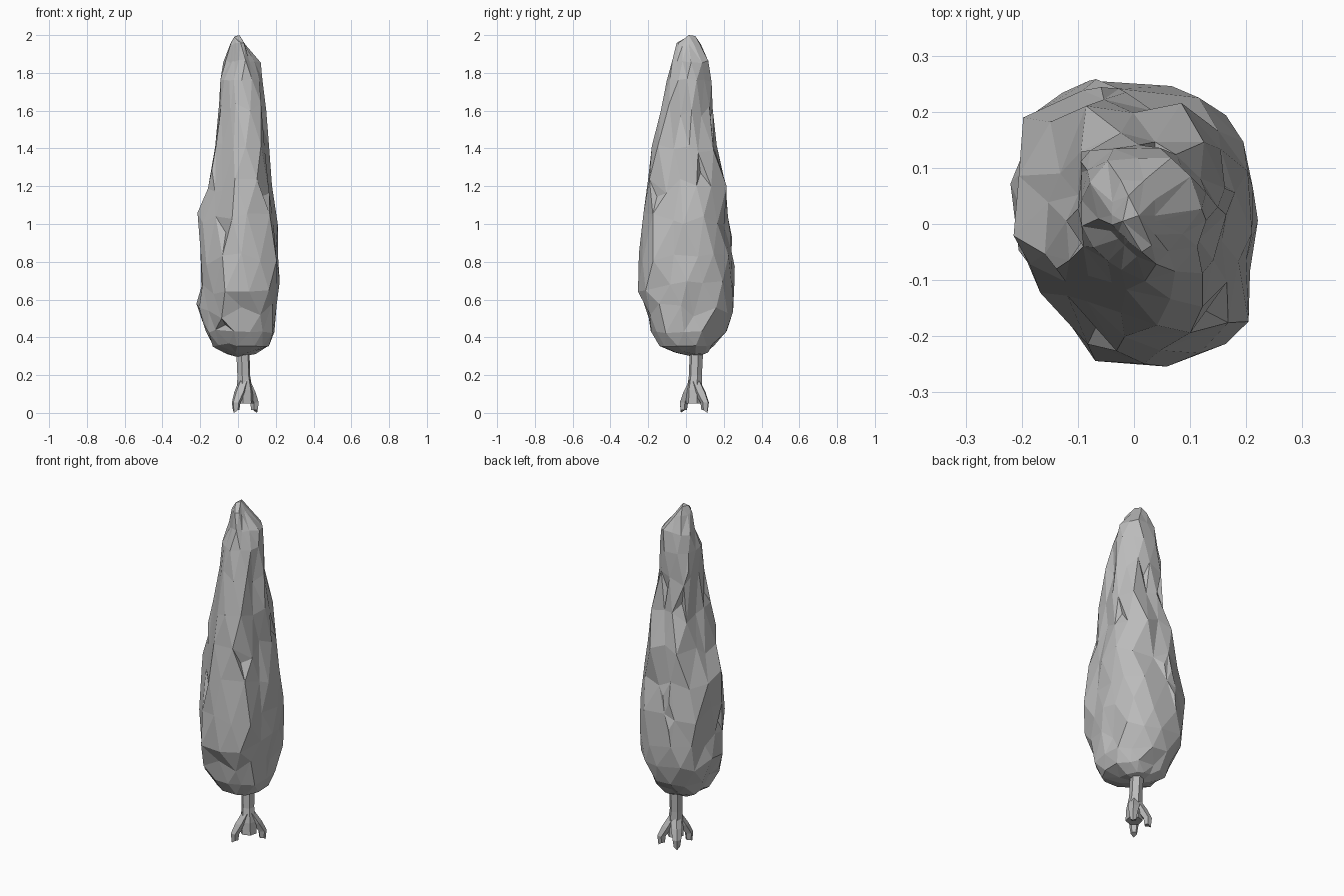
import bpy, bmesh, math, random
from mathutils import Vector

if "Cube" in bpy.data.objects:
    bpy.data.objects.remove(bpy.data.objects["Cube"], do_unlink=True)

rng = random.Random(8)

grey = bpy.data.materials.new("plain_grey")
grey.use_nodes = True
colour = (0.5, 0.5, 0.5, 1)
grey.diffuse_color = colour
grey.node_tree.nodes["Principled BSDF"].inputs["Base Color"].default_value = colour


def finish(bm, name):
    bmesh.ops.recalc_face_normals(bm, faces=bm.faces)
    mesh = bpy.data.meshes.new(name)
    bm.to_mesh(mesh)
    bm.free()
    mesh.materials.append(grey)
    obj = bpy.data.objects.new(name, mesh)
    bpy.context.collection.objects.link(obj)
    return obj


# Foliage profile in hundredths: height, then reach in eight directions,
# counter-clockwise from the model's left
levels = [(32, 10, 12, 12, 10, 8, 6, 6, 8),
          (36, 17, 16, 15, 16, 14, 13, 14, 17),
          (43, 20, 20, 21, 22, 17, 17, 20, 21),
          (54, 21, 25, 27, 26, 22, 21, 20, 24),
          (66, 22, 25, 25, 27, 20, 22, 25, 26),
          (82, 21, 24, 24, 27, 20, 22, 27, 28),
          (102, 22, 24, 22, 25, 21, 19, 23, 27),
          (120, 19, 22, 21, 22, 16, 16, 21, 24),
          (140, 17, 19, 16, 19, 12, 13, 19, 20),
          (160, 15, 14, 15, 16, 10, 10, 13, 17),
          (176, 13, 14, 14, 13, 10, 8, 10, 11),
          (186, 12, 14, 12, 11, 8, 4, 8, 8),
          (195, 4, 7, 8, 7, 4, 3, 5, 5)]

# Folds pressed into the foliage: direction in degrees, low, high, depth
folds = [(-30, .95, 1.62, .025), (-70, .7, .85, .02), (-135, .55, .85, .02),
         (135, 1, 1.4, .02), (15, .5, .6, .025)]


def reach(limits, angle):
    """Distance to the edge of the eight-sided plan at an angle."""
    hits = []
    for k, limit in enumerate(limits):
        facing = math.cos(angle - k * math.tau / 8)
        if facing > 0.3:
            hits.append(limit / 100 / facing)
    return min(hits)


def fold_depth(angle, z):
    """Depth pressed in by the folds at a direction and height."""
    depth = 0
    for heading, low, high, amount in folds:
        near = math.cos(angle - math.radians(heading))
        if near > 0.94 and low - .05 < z < high + .05:
            depth = max(depth, amount)
    return depth


bm = bmesh.new()
n = 14
rings = []
for i, (height, *limits) in enumerate(levels):
    wobble = 0.04 if 2 < i < 10 else 0.01
    ring = []
    for k in range(n):
        angle = (k + 0.5 * (i % 2) + rng.uniform(-.25, .25)) * math.tau / n
        z = height / 100 + rng.uniform(-wobble, wobble)
        r = reach(limits, angle) * rng.uniform(0.91, 1.03) - fold_depth(angle, z)
        ring.append(bm.verts.new((r * math.cos(angle), r * math.sin(angle), z)))
    rings.append(ring)
for i, (low, high) in enumerate(zip(rings, rings[1:])):
    for k in range(n):
        j = (k + 1) % n
        if i % 2 == 0:
            bm.faces.new((low[k], low[j], high[k]))
            bm.faces.new((high[k], low[j], high[j]))
        else:
            bm.faces.new((low[k], high[j], high[k]))
            bm.faces.new((low[k], low[j], high[j]))
base = bm.verts.new((0, .05, .295))
tip = [bm.verts.new(p) for p in ((-.02, .005, 1.99), (.008, .015, 2), (-.01, .05, 1.995))]
for k in range(n):
    j = (k + 1) % n
    bm.faces.new((base, rings[0][j], rings[0][k]))

# Blunt tip: each top edge joins its nearest tip corner
top = rings[-1]
owner = [min(tip, key=lambda t: (t.co.xy - v.co.xy).length) for v in top]
for k in range(n):
    j = (k + 1) % n
    bm.faces.new((owner[k], top[k], top[j]))
    if owner[k] != owner[j]:
        bm.faces.new((owner[k], top[j], owner[j]))
bm.faces.new(tip)
bmesh.ops.recalc_face_normals(bm, faces=bm.faces)

# Small tufts and dents raised from scattered faces
sides = [f for f in bm.faces if .45 < f.calc_center_median().z < 1.7]
for face in rng.sample(sides, 14):
    normal = face.normal.copy()
    poked = bmesh.ops.poke(bm, faces=[face])
    poked["verts"][0].co += normal * rng.choice((-.02, .012))

# Smallest facets merged away so slivers mix with broad planes
edges = [e for e in bm.edges if e.calc_length() < .035 and e.verts[0].co.z < 1.7]
bmesh.ops.collapse(bm, edges=edges)
finish(bm, "foliage")


def tube(bm, path, count, turn=0):
    """Loft flat rings along (x, y, z, radius) points and close both ends."""
    loops = []
    for x, y, z, r in path:
        loops.append([bm.verts.new((x + r * math.cos(turn + math.tau * k / count),
                                    y + r * math.sin(turn + math.tau * k / count), z))
                      for k in range(count)])
    for a, b in zip(loops, loops[1:]):
        for k in range(count):
            j = (k + 1) % count
            bm.faces.new((a[k], a[j], b[j], b[k]))
    bm.faces.new(loops[0])
    bm.faces.new(loops[-1])


# Trunk: slim waist, slightly wider at the foot
bm = bmesh.new()
tube(bm, [(.037, .045, .05, .046), (.036, .045, .12, .043), (.03, .05, .2, .035),
          (.026, .055, .33, .037), (.02, .06, .42, .036)], 6, .3)
finish(bm, "trunk")

# Roots: three splayed toes, each with its end settled on the ground
middle = Vector((.035, .045))
for name, x, y in (("back_left_root", .088, .1), ("back_right_root", -.01, .1),
                   ("front_right_root", -.01, -.013)):
    bm = bmesh.new()
    toe = Vector((x, y))
    mid = middle.lerp(toe, .55)
    heading = toe - middle
    tube(bm, [(*toe, .015, .018), (*toe, .055, .024), (*mid, .11, .032),
              (*middle, .18, .028)], 5, math.atan2(heading.y, heading.x))
    outer = max(bm.verts, key=lambda v: (v.co.xy - middle).dot(heading) - v.co.z)
    outer.co.z = 0
    finish(bm, name)
